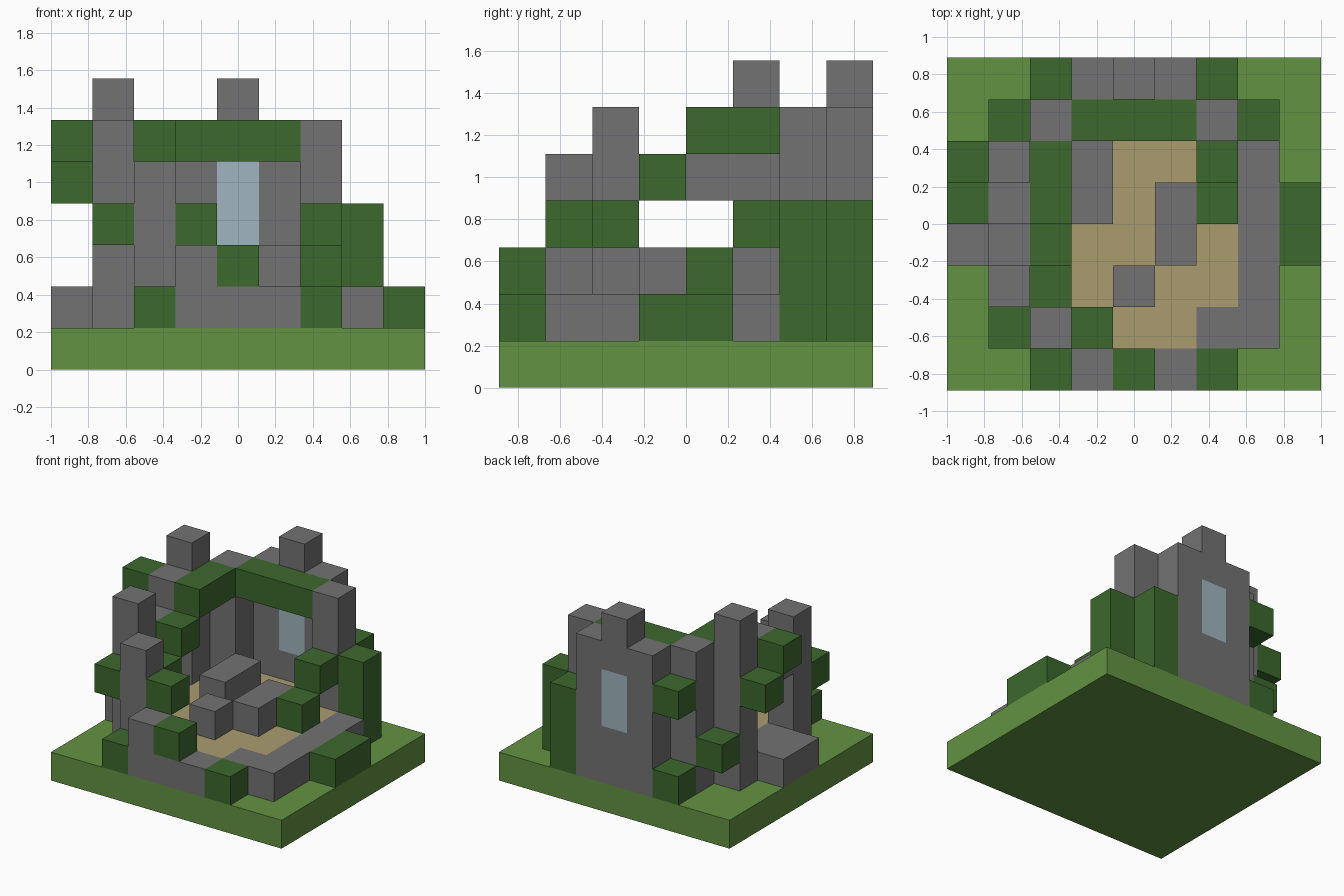
import bpy
import bmesh
from mathutils import Vector

old_cube = bpy.data.objects.get("Cube")
if old_cube:
    bpy.data.objects.remove(old_cube, do_unlink=True)

UNIT = 2 / 9                       # edge of one block
ORIGIN = Vector((-1, -8 / 9, 0))   # corner of the block grid


def make_material(name, red, green, blue):
    mat = bpy.data.materials.new(name)
    mat.use_nodes = True
    colour = (red, green, blue, 1)
    mat.diffuse_color = colour
    mat.node_tree.nodes["Principled BSDF"].inputs["Base Color"].default_value = colour
    return mat


stone = make_material("grey stone", .17, .17, .17)
leaf = make_material("dark leaf green", .045, .14, .026)
grass = make_material("grass green", .125, .29, .055)
sand = make_material("sand", .41, .335, .16)
glass = make_material("pale blue glass", .35, .46, .52)

cells = {}       # grid cell -> part name
materials = {}   # part name -> material


def fill(part, mat, x, y, z):
    """Fill a block range; each axis is one index or a (first, last) pair."""
    spans = [(a, a) if isinstance(a, int) else a for a in (x, y, z)]
    materials[part] = mat
    xs, ys, zs = [range(first, last + 1) for first, last in spans]
    for i in xs:
        for j in ys:
            for k in zs:
                cells[i, j, k] = part


# ground and inner floor
fill("ground", grass, (0, 8), (0, 7), 0)
fill("floor", sand, (2, 6), (1, 6), 1)

# rear wall with window
fill("rear_wall", stone, (3, 5), 7, (1, 5))
fill("rear_wall", stone, 4, 7, 6)
fill("window_pane", glass, 4, 7, (3, 4))

# corner pillars behind
for column in (2, 6):
    fill("rear_pillars", stone, column, 6, (1, 5))

# side wall with doorway, lintel and outer step
fill("door_wall", stone, 1, (2, 5), 1)
fill("door_wall", stone, 1, 5, (1, 6))
fill("door_wall", stone, 1, 2, (1, 5))
fill("door_lintel", stone, 1, (3, 4), 4)
fill("door_lintel", stone, 1, 4, 5)
fill("door_step", stone, 0, (3, 4), 1)

# front pillar and broken low walls
fill("front_pillar", stone, 2, 1, (1, 4))
fill("front_wall", stone, (3, 5), 0, 1)
fill("front_wall", stone, 3, 0, 2)
fill("low_side_wall", stone, (6, 7), 1, 1)
fill("low_side_wall", stone, 7, (2, 5), 1)

# fallen stones on the floor
fill("fallen_stones", stone, 3, (4, 5), 2)
fill("fallen_stones", stone, 5, (3, 4), 2)
fill("fallen_stones", stone, 4, 2, 2)

# leaves inside and on top of the walls
fill("top_leaves", leaf, 2, (4, 5), 5)
fill("top_leaves", leaf, (3, 5), 6, 5)
fill("inner_leaves", leaf, 2, 2, 3)
fill("inner_leaves", leaf, 2, 3, 4)
fill("inner_leaves", leaf, 3, 1, 3)
fill("inner_leaves", leaf, 6, 4, 2)
fill("inner_leaves", leaf, 6, 5, 3)

# leaves outside the walls
fill("front_leaves", leaf, 2, 0, 1)
fill("front_leaves", leaf, 6, 0, 1)
fill("front_leaves", leaf, 4, 0, 2)
fill("side_leaves", leaf, 8, (3, 4), 1)
fill("side_leaves", leaf, 0, 5, 4)
fill("side_leaves", leaf, 0, 4, 5)
fill("side_leaves", leaf, 1, 1, 3)
fill("rear_leaves", leaf, 6, 7, (1, 3))
fill("rear_leaves", leaf, 7, 6, (1, 3))
fill("rear_leaves", leaf, 1, 6, 2)
for layer in (1, 4):
    fill("rear_leaves", leaf, 2, 7, layer)

AXES = [Vector((1, 0, 0)), Vector((0, 1, 0)), Vector((0, 0, 1))]


def build(part):
    """Mesh the exposed sides of a part's blocks and merge flat areas."""
    bm = bmesh.new()
    for cell, owner in cells.items():
        if owner != part:
            continue
        centre = Vector(cell) + Vector((.5, .5, .5))
        for n in range(3):
            u, v = AXES[n - 2] / 2, AXES[n - 1] / 2
            for sign in (1, -1):
                normal = AXES[n] * sign
                beyond = tuple(round(c) for c in Vector(cell) + normal)
                if beyond in cells:
                    continue
                mid = centre + normal / 2
                ring = [mid - u - v, mid + u - v, mid + u + v, mid - u + v]
                bm.faces.new([bm.verts.new(ORIGIN + p * UNIT) for p in ring[::sign]])
    bmesh.ops.remove_doubles(bm, verts=bm.verts, dist=.001)
    bmesh.ops.dissolve_limit(bm, angle_limit=.01, verts=bm.verts, edges=bm.edges)
    mesh = bpy.data.meshes.new(part)
    bm.to_mesh(mesh)
    bm.free()
    mesh.materials.append(materials[part])
    bpy.context.collection.objects.link(bpy.data.objects.new(part, mesh))


for part_name in materials:
    build(part_name)
